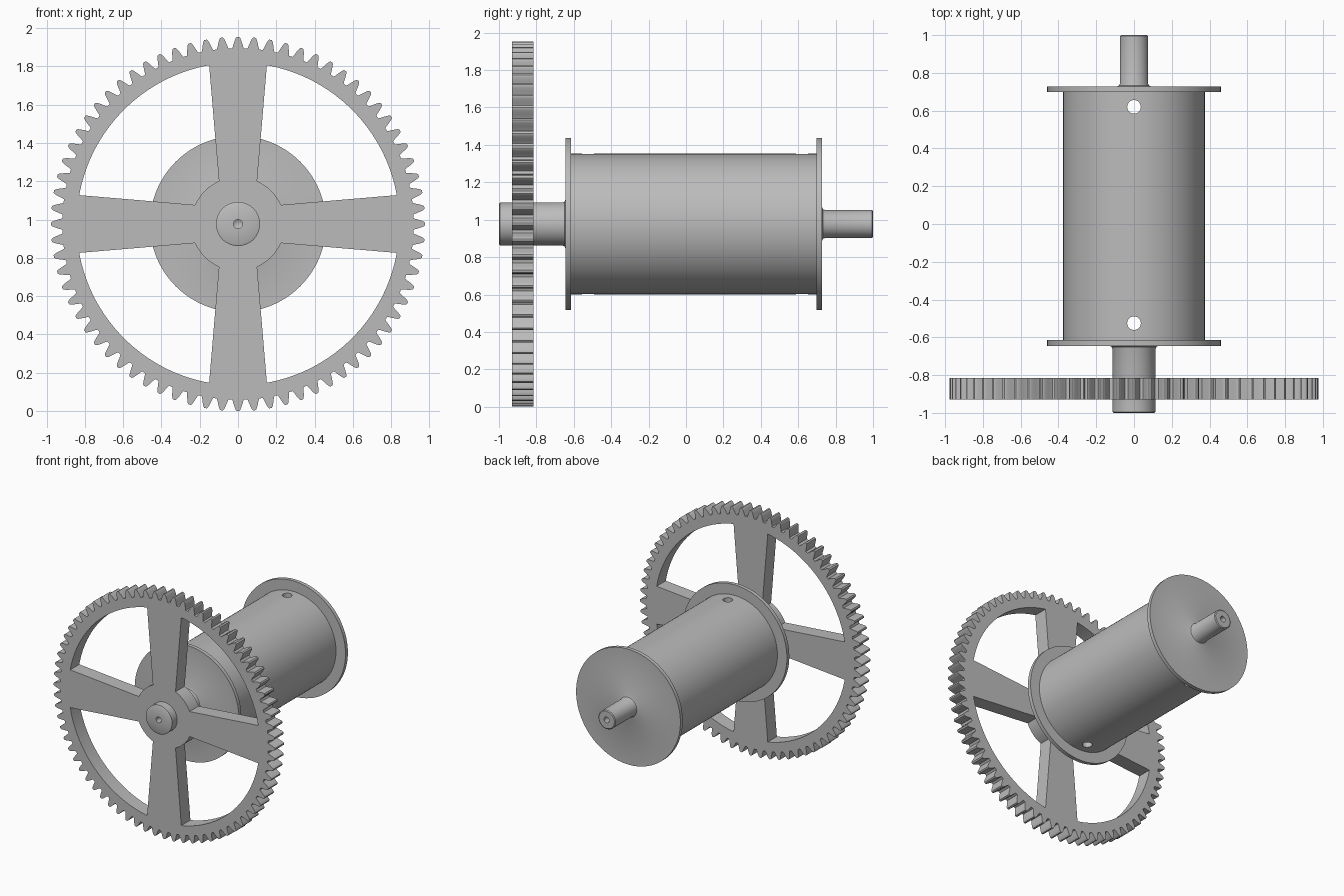
import bpy, bmesh
from math import sin, cos, pi, radians
from mathutils import Matrix, Vector

if "Cube" in bpy.data.objects:
    bpy.data.objects.remove(bpy.data.objects["Cube"])

AXIS_Z = 0.977      # height of the common axle
TEETH = 72

steel = bpy.data.materials.new("plain_grey")
steel.use_nodes = True
grey = (0.5, 0.5, 0.5, 1)
steel.diffuse_color = grey
steel.node_tree.nodes["Principled BSDF"].inputs["Base Color"].default_value = grey


def finish(bm, name):
    bmesh.ops.recalc_face_normals(bm, faces=bm.faces)
    mesh = bpy.data.meshes.new(name)
    bm.to_mesh(mesh)
    bm.free()
    mesh.materials.append(steel)
    obj = bpy.data.objects.new(name, mesh)
    bpy.context.collection.objects.link(obj)
    return obj


def smooth(obj):
    bpy.ops.object.select_all(action='DESELECT')
    obj.select_set(True)
    bpy.context.view_layer.objects.active = obj
    bpy.ops.object.shade_smooth_by_angle(angle=radians(32))


def polar(r, degrees):
    a = radians(degrees)
    return (r * sin(a), r * cos(a))


def lathe(name, profile, steps=128):
    """Turn (radius, y) points around the axle."""
    bm = bmesh.new()
    verts = [bm.verts.new((r, y, AXIS_Z)) for r, y in profile]
    edges = [bm.edges.new(pair) for pair in zip(verts, verts[1:])]
    bmesh.ops.spin(bm, geom=verts + edges, cent=(0, 0, AXIS_Z), axis=(0, 1, 0),
                   angle=2 * pi, steps=steps, use_duplicate=False)
    bmesh.ops.remove_doubles(bm, verts=bm.verts, dist=0.0001)
    return finish(bm, name)


# Drum with flanges, stepped shafts and centre-drilled ends
drum = lathe("drum_and_shaft", [
    (0, -0.93), (0.023, -0.945), (0.023, -1), (0.106, -1), (0.115, -0.995),
    (0.115, -0.66), (0.119, -0.65), (0.13, -0.645),
    (0.46, -0.645), (0.46, -0.615), (0.376, -0.615),
    (0.376, 0.698), (0.46, 0.698), (0.46, 0.728),
    (0.09, 0.728), (0.079, 0.733), (0.075, 0.743),
    (0.075, 0.995), (0.068, 1), (0.023, 1), (0.023, 0.945), (0, 0.93)])

# Cross holes for fixing the cord
for y in (-0.525, 0.62):
    bm = bmesh.new()
    bmesh.ops.create_cone(bm, cap_ends=True, segments=40, radius1=0.036, radius2=0.036,
                          depth=1.2, matrix=Matrix.Translation((0, y, AXIS_Z)))
    cutter = finish(bm, "hole_cutter")
    cutter.hide_render = True
    mod = drum.modifiers.new("cross_hole", 'BOOLEAN')
    mod.operation = 'DIFFERENCE'
    mod.solver = 'EXACT'
    mod.object = cutter
    bpy.context.view_layer.objects.active = drum
    bpy.ops.object.modifier_apply(modifier=mod.name)
    bpy.data.objects.remove(cutter)
smooth(drum)

# Gear wheel outline: rounded teeth
half_tooth = [(1.95, 0.918), (1.7, 0.926), (1.45, 0.938), (1.2, 0.95),
              (0.9, 0.963), (0.65, 0.972), (0.35, 0.977)]
tooth = [(-a, r) for a, r in half_tooth] + [(a, r) for a, r in reversed(half_tooth)]
loops = [[polar(r, 360 / TEETH * i + a) for i in range(TEETH) for a, r in tooth]]

# Four windows leave tapered spokes between hub and rim
for q in range(4):
    inner = [polar(0.245, 90 * q + 24 + 42 * i / 16) for i in range(17)]
    outer = [polar(0.843, 90 * q + 10.3 + 69.4 * i / 32) for i in range(33)]
    loops.append(inner + outer[::-1])

bm = bmesh.new()
for loop in loops:
    verts = [bm.verts.new((x, -0.93, AXIS_Z + z)) for x, z in loop]
    for i, v in enumerate(verts):
        bm.edges.new((verts[i - 1], v))
bmesh.ops.triangle_fill(bm, use_beauty=True, use_dissolve=False, edges=bm.edges[:],
                        normal=Vector((0, -1, 0)))
front = bmesh.ops.extrude_face_region(bm, geom=bm.faces[:], use_keep_orig=True)
moved = [v for v in front["geom"] if isinstance(v, bmesh.types.BMVert)]
bmesh.ops.translate(bm, verts=moved, vec=(0, 0.115, 0))
smooth(finish(bm, "gear_wheel"))
